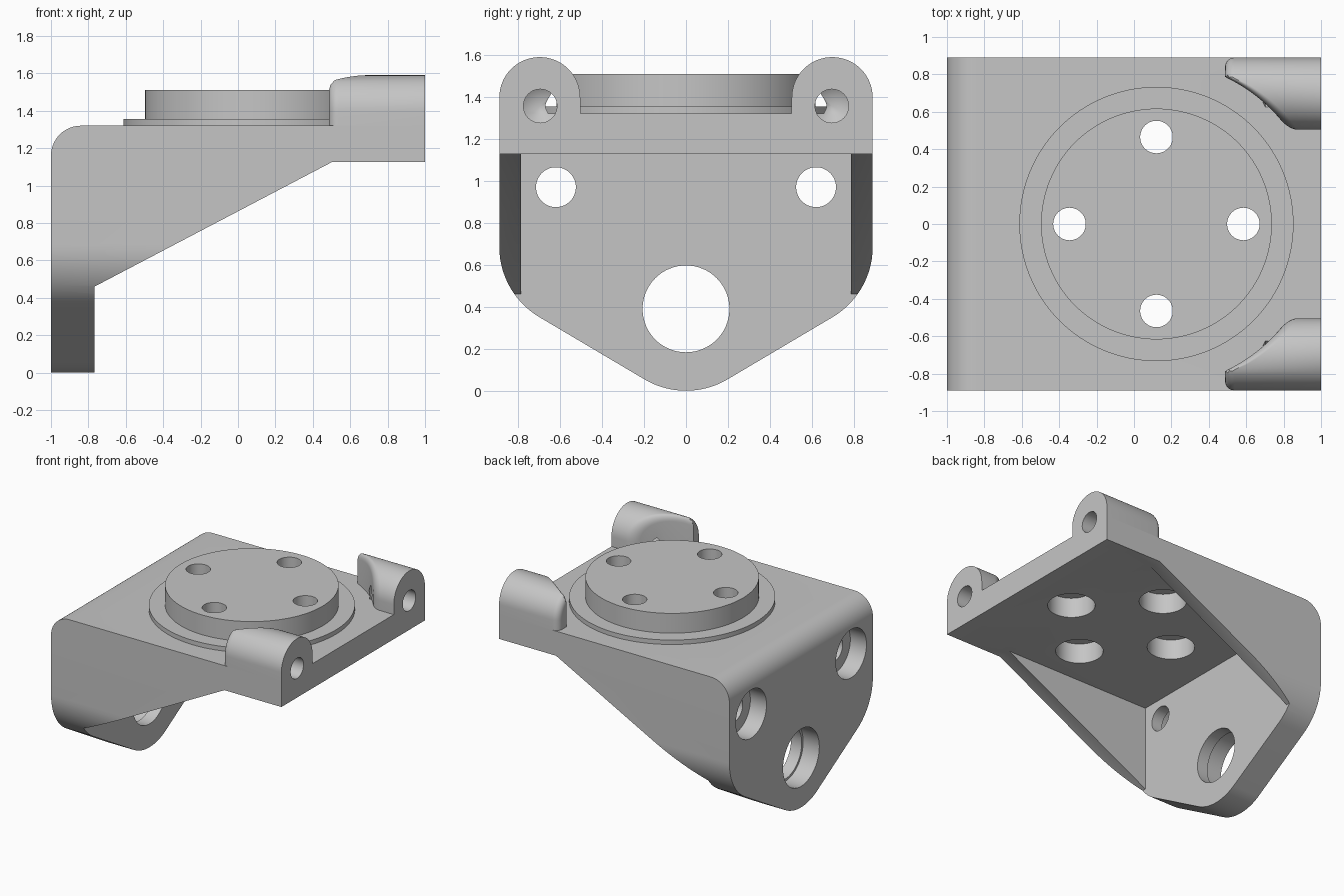
import bpy, bmesh
from math import sin, cos, pi, radians, sqrt
from mathutils import Matrix, Vector

old = bpy.data.objects.get("Cube")
if old:
    bpy.data.objects.remove(old, do_unlink=True)

gray = bpy.data.materials.new("machined gray")
gray.use_nodes = True
gray.diffuse_color = (0.56, 0.56, 0.56, 1)
gray.node_tree.nodes["Principled BSDF"].inputs["Base Color"].default_value = gray.diffuse_color

HALF = 0.89          # half width of the bracket
TOP = 1.32           # top of the shelf
UNDER = 1.127        # underside of the shelf
WALL = -0.767        # inner face of the wall
HUB = 0.12           # x of the round boss
EAR_Y, EAR_Z, EAR_R = 0.697, 1.397, 0.193


def make(name, bm):
    bmesh.ops.recalc_face_normals(bm, faces=bm.faces)
    mesh = bpy.data.meshes.new(name)
    bm.to_mesh(mesh)
    bm.free()
    mesh.materials.append(gray)
    ob = bpy.data.objects.new(name, mesh)
    bpy.context.collection.objects.link(ob)
    return ob


def prism(name, points, direction):
    """Extrude a closed outline along a vector."""
    bm = bmesh.new()
    face = bm.faces.new([bm.verts.new(p) for p in points])
    new = bmesh.ops.extrude_face_region(bm, geom=[face])["geom"]
    bmesh.ops.translate(bm, vec=direction, verts=[v for v in new if isinstance(v, bmesh.types.BMVert)])
    return make(name, bm)


def lathe(name, profile, origin, along_x=False, steps=64):
    """Revolve (radius, distance) points about the z or x axis."""
    bm = bmesh.new()
    vs = [bm.verts.new((r, 0, h)) for r, h in profile]
    es = [bm.edges.new(pair) for pair in zip(vs, vs[1:])]
    bmesh.ops.spin(bm, geom=vs + es, cent=(0, 0, 0), axis=(0, 0, 1), angle=2 * pi, steps=steps)
    bmesh.ops.remove_doubles(bm, verts=bm.verts, dist=1e-5)
    turn = Matrix.Rotation(pi / 2, 4, 'Y') if along_x else Matrix()
    bm.transform(Matrix.Translation(Vector(origin)) @ turn)
    return make(name, bm)


def stepped(name, big, small, start, step, end, origin, along_x=False):
    """Counterbored hole cutter."""
    return lathe(name, [(0, start), (big, start), (big, step), (small, step), (small, end), (0, end)],
                 origin, along_x)


def boolean(ob, tool, operation='DIFFERENCE'):
    mod = ob.modifiers.new("cut", 'BOOLEAN')
    mod.operation, mod.object, mod.solver = operation, tool, 'EXACT'
    bpy.context.view_layer.objects.active = ob
    bpy.ops.object.modifier_apply(modifier=mod.name)


def arc(cx, cy, r, a0, a1, n=14):
    return [(cx + r * cos(radians(a0 + (a1 - a0) * i / n)),
             cy + r * sin(radians(a0 + (a1 - a0) * i / n))) for i in range(n + 1)]


def ear(name, side, fillet=0.05, n=32, rounds=6):
    """Arched lug whose inner end is scooped around the boss and filleted."""
    def scoop(y):
        return max(0.487, HUB + sqrt(max(0, 0.867 ** 2 - y * y)))

    bm = bmesh.new()

    def ring(inset, start):
        r = EAR_R - inset
        arch = [(EAR_Y - r * cos(pi * i / n), EAR_Z + r * sin(pi * i / n)) for i in range(n + 1)]
        pts = [(arch[0][0], TOP)] + arch + [(arch[-1][0], TOP)]
        return [bm.verts.new((start(y), side * y, z)) for y, z in pts]

    rings = [ring(0, lambda y: 1.0)]
    for k in range(rounds + 1):
        t = pi / 2 * k / rounds
        rings.append(ring(fillet * (1 - cos(t)), lambda y: scoop(y) + fillet * (1 - sin(t))))
    for a, b in zip(rings, rings[1:]):
        for i in range(len(a) - 1):
            bm.faces.new((a[i], a[i + 1], b[i + 1], b[i]))
    bm.faces.new(rings[0])
    # scooped end, built in upright strips
    last = rings[-1]
    low = [last[0]] + [bm.verts.new((v.co.x, v.co.y, TOP)) for v in last[2:-2]] + [last[-1]]
    high = last[1:-1]
    for i in range(n):
        bm.faces.new((high[i], high[i + 1], low[i + 1], low[i]))
    bm.faces.new([r[0] for r in rings[:-1]] + low + [r[-1] for r in reversed(rings[:-1])])
    return make(name, bm)


# bracket body: side profile crossed with the wall outline
side_profile = [(-1, -0.1), (WALL, -0.1), (WALL, 0.46), (0.505, UNDER), (1, UNDER), (1, TOP)]
side_profile += arc(-0.84, TOP - 0.16, 0.16, 90, 180)
body = prism("bracket_body", [(x, -1, z) for x, z in side_profile], (0, 2, 0))

R = 0.39
half = arc(0, R, R, -90, -60) + arc(HALF - R, 0.686, R, -60, 0) + [(HALF, 1.6)]
outline = half + [(-y, z) for y, z in reversed(half[1:])]
wall_outline = prism("wall_outline", [(-1.2, y, z) for y, z in outline], (2.4, 0, 0))
boolean(body, wall_outline, 'INTERSECT')

# open space between the two gussets
w = 0.787
pocket = prism("pocket", [(WALL, -w, -0.2), (WALL, w, -0.2), (WALL, w, UNDER), (WALL, -w, UNDER)], (2, 0, 0))
boolean(body, pocket)

# round boss with its thin flange
boss = lathe("round_boss", [(0, TOP), (0.733, TOP), (0.733, 1.355), (0.617, 1.355), (0.617, 1.51), (0, 1.51)],
             (HUB, 0, 0), steps=128)

helpers = [wall_outline, pocket]

# holes in the wall, counterbored from the back
for y, z, big, small in ((0, 0.39, 0.225, 0.207), (0.62, 0.97, 0.19, 0.095), (-0.62, 0.97, 0.19, 0.095)):
    tool = stepped("wall_hole", big, small, -1.1, -0.86, -0.6, (0, y, z), True)
    boolean(body, tool)
    helpers.append(tool)

# four holes through boss and shelf, counterbored from below
for dx, dy in ((1, 0), (-1, 0), (0, 1), (0, -1)):
    tool = stepped("boss_hole", 0.17, 0.087, 1.0, 1.285, 1.6, (HUB + 0.465 * dx, 0.465 * dy, 0))
    boolean(body, tool)
    boolean(boss, tool)
    helpers.append(tool)

# ears with drilled holes
parts = [body, boss]
for label, side in (("left", 1), ("right", -1)):
    lug = ear(label + "_ear", side)
    tool = lathe("ear_drill", [(0, 0.655), (0.08, 0.703), (0.08, 1.1), (0, 1.1)],
                 (0, side * 0.695, 1.357), True, 48)
    boolean(lug, tool)
    boolean(body, tool)
    helpers.append(tool)
    parts.append(lug)

for tool in helpers:
    bpy.data.objects.remove(tool, do_unlink=True)

# smooth curves, crisp edges
bpy.ops.object.select_all(action='DESELECT')
for ob in parts:
    ob.select_set(True)
bpy.context.view_layer.objects.active = body
bpy.ops.object.shade_smooth_by_angle(angle=radians(30))
